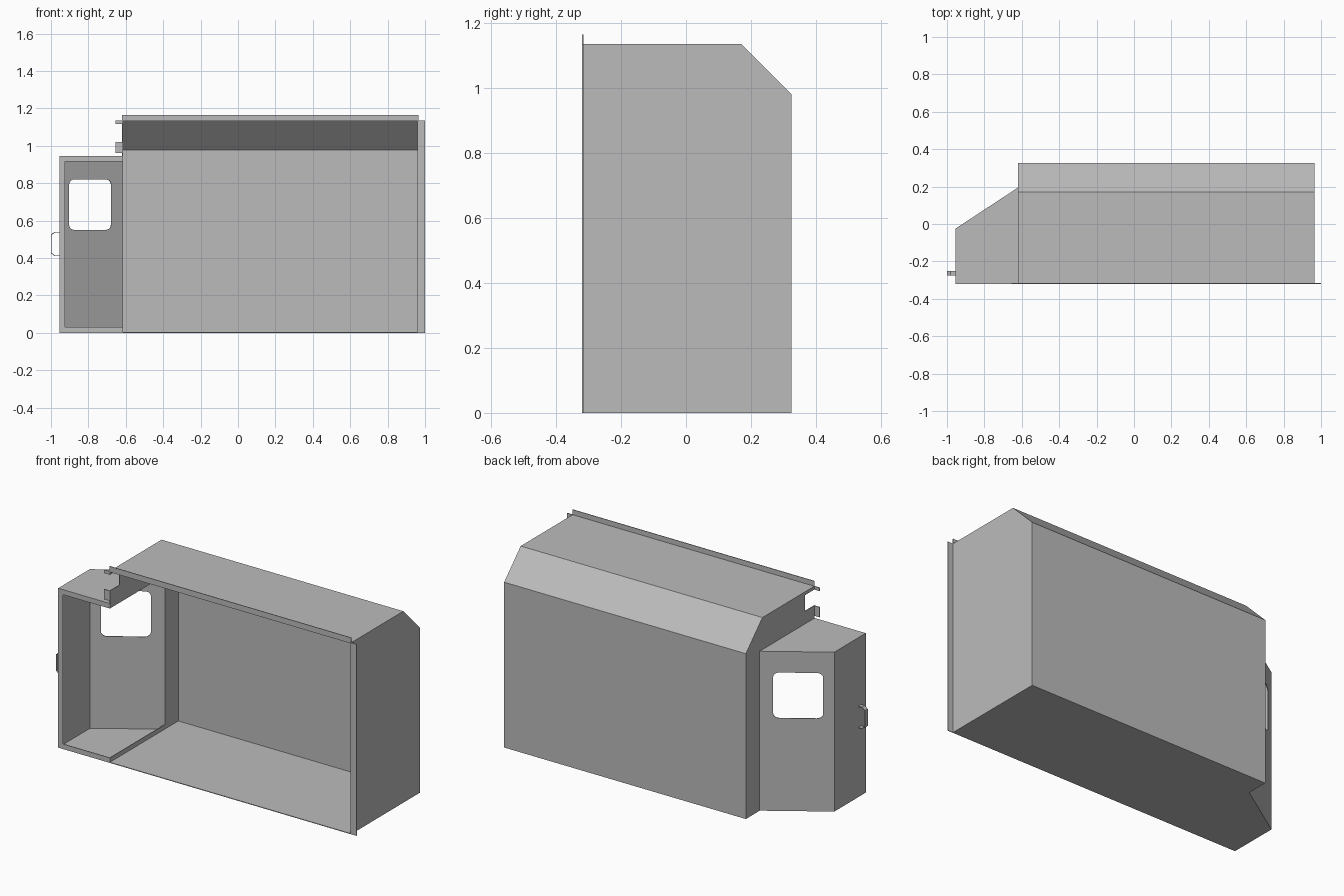
import bpy, bmesh
from math import cos, sin, pi
from mathutils import Vector

if "Cube" in bpy.data.objects:
    bpy.data.objects.remove(bpy.data.objects["Cube"], do_unlink=True)

grey = bpy.data.materials.new("sheet_grey")
grey.use_nodes = True
grey.diffuse_color = (0.5, 0.5, 0.5, 1)
grey.node_tree.nodes["Principled BSDF"].inputs["Base Color"].default_value = (0.5, 0.5, 0.5, 1)

T = 0.004                              # sheet thickness
X0, XM, X1 = -0.955, -0.62, 0.965      # cab end, dividing wall, body end
YF, YB = -0.32, 0.325                  # open front, back
ZT, ZC = 1.135, 0.945                  # body roof, cab roof
LIP = 0.03
CAB_Y0, CAB_Y1 = -0.025, 0.195         # slanted wall ends


def panel(name, outline, inward, hole=None):
    """Flat sheet with an optional hole, thickened along the inward vector."""
    bm = bmesh.new()
    loops = [[bm.verts.new(p) for p in ring] for ring in (outline, hole) if ring]
    if hole:
        edges = [bm.edges.new((r[i - 1], r[i])) for r in loops for i in range(len(r))]
        bmesh.ops.triangle_fill(bm, edges=edges, use_beauty=True)
    else:
        bm.faces.new(loops[0])
    out = bmesh.ops.extrude_face_region(bm, geom=bm.faces[:], use_keep_orig=True)
    moved = [v for v in out["geom"] if isinstance(v, bmesh.types.BMVert)]
    bmesh.ops.translate(bm, verts=moved, vec=Vector(inward).normalized() * T)
    bmesh.ops.recalc_face_normals(bm, faces=bm.faces)
    mesh = bpy.data.meshes.new(name)
    bm.to_mesh(mesh)
    bm.free()
    mesh.materials.append(grey)
    obj = bpy.data.objects.new(name, mesh)
    bpy.context.collection.objects.link(obj)
    return obj


def front_plate(name, xz):
    panel(name, [(x, YF, z) for x, z in xz], (0, 1, 0))


def rect(x0, x1, z0, z1):
    return [(x0, z0), (x1, z0), (x1, z1), (x0, z1)]


# Body shell: floor, back, sloped roof edge and roof, following one profile
profile = [(YF, 0), (YB, 0), (YB, 0.98), (0.17, ZT), (YF, ZT)]
for name, a, b in zip(("body_floor", "body_back", "roof_slope", "body_roof"), profile, profile[1:]):
    quad = [(x, y, z) for x, (y, z) in ((XM, a), (X1, a), (X1, b), (XM, b))]
    panel(name, quad, (0, a[1] - b[1], b[0] - a[0]))

# Solid end wall
panel("body_end_wall", [(X1, y, z) for y, z in profile], (-1, 0, 0))

# Dividing wall with cab opening and a notch in its upper front corner
divider = profile[:4] + [(YF, ZT), (YF, 1.115), (-0.23, 1.115), (-0.23, 1.02), (YF, 1.02),
                         (YF, ZC - LIP), (CAB_Y1, ZC - LIP), (CAB_Y1, LIP), (YF, LIP)]
panel("dividing_wall", [(XM, y, z) for y, z in divider], (1, 0, 0))

# Front flanges around the body opening
front_plate("roof_flange", rect(XM, X1, ZT, ZT + LIP))
front_plate("end_flange", rect(X1, 1.0, 0, ZT))
front_plate("upper_tab", rect(XM - 0.035, XM, 1.115, ZT))
front_plate("lower_tab", rect(XM - 0.035, XM, 0.96, 1.02))

# Cab floor, roof, outer wall and front frame
plan = [(X0, YF), (XM, YF), (XM, CAB_Y1), (X0, CAB_Y0)]
panel("cab_floor", [(x, y, 0) for x, y in plan], (0, 0, 1))
panel("cab_roof", [(x, y, ZC) for x, y in plan], (0, 0, -1))
panel("cab_outer_wall", [(X0, YF, 0), (X0, CAB_Y0, 0), (X0, CAB_Y0, ZC), (X0, YF, ZC)], (1, 0, 0))
front_plate("cab_front_frame", [(X0, 0), (XM, 0), (XM, LIP), (X0 + LIP, LIP),
                                (X0 + LIP, ZC - LIP), (XM, ZC - LIP), (XM, ZC), (X0, ZC)])


# Slanted cab wall with a rounded window opening
def on_slant(x, z):
    return (x, CAB_Y0 + (x - X0) / (XM - X0) * (CAB_Y1 - CAB_Y0), z)


R = 0.028
window = []
for i, (cx, cz) in enumerate(rect(-0.905 + R, -0.68 - R, 0.55 + R, 0.82 - R)):
    for k in range(6):
        a = pi + i * pi / 2 + k * pi / 10
        window.append(on_slant(cx + R * cos(a), cz + R * sin(a)))
wall = [on_slant(x, z) for x, z in rect(X0, XM, 0, ZC)]
panel("cab_window_wall", wall, (CAB_Y1 - CAB_Y0, X0 - XM, 0), window)

# Grab handle: bent strip on the outer wall
path = [(X0, 0.41), (-0.98, 0.41), (-1.0, 0.425), (-1.0, 0.525), (-0.98, 0.54), (X0, 0.54)]
for i, (a, b) in enumerate(zip(path, path[1:])):
    strip = [(x, y, z) for (x, z), y in ((a, -0.275), (b, -0.275), (b, -0.25), (a, -0.25))]
    panel(f"handle_strip_{i + 1}", strip, (b[1] - a[1], 0, a[0] - b[0]))
